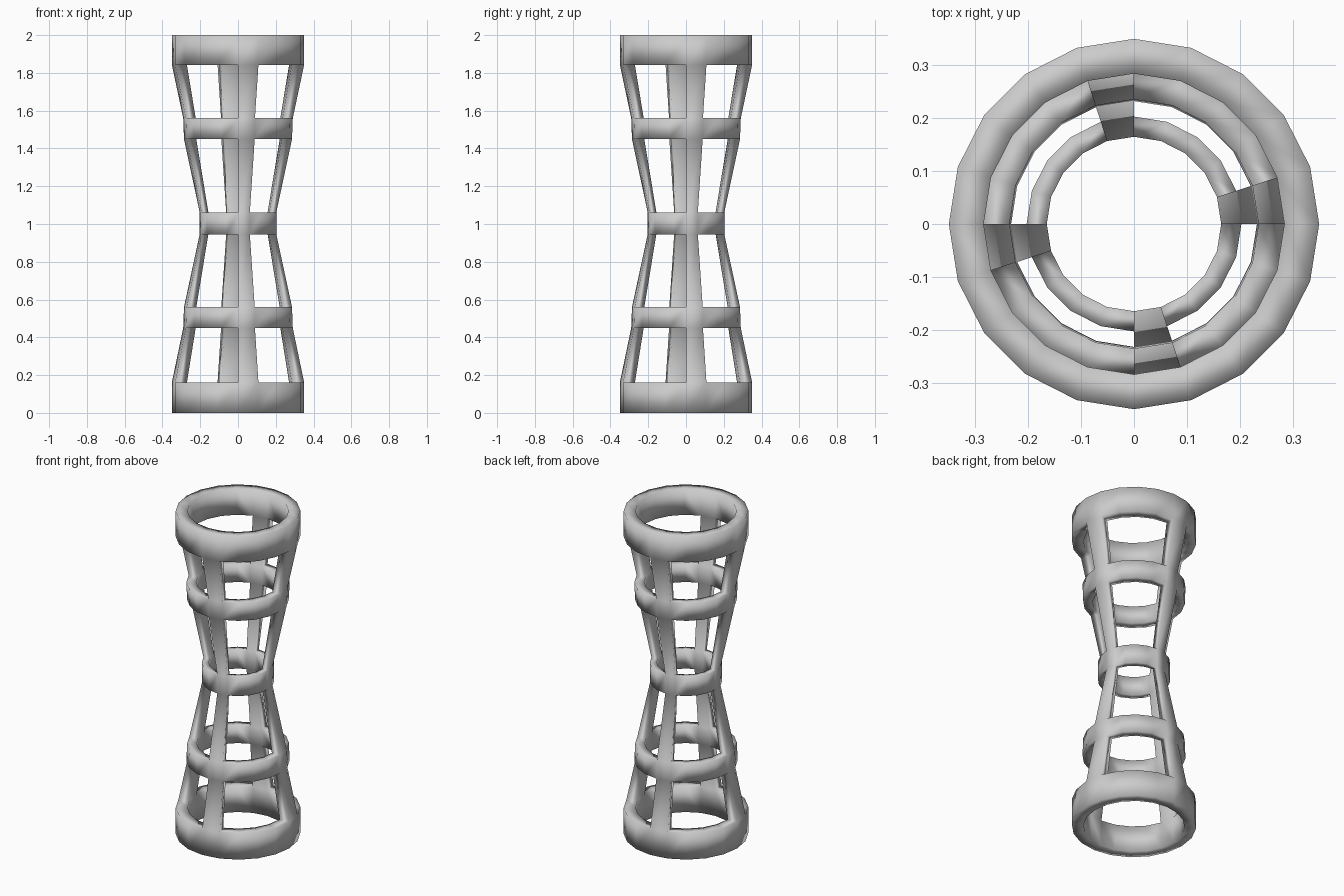
import bpy, bmesh, math

if "Cube" in bpy.data.objects:
    bpy.data.objects.remove(bpy.data.objects["Cube"])

SIDES = 20
INNER = 0.812  # inner wall radius as a share of the outer
# outer profile: (height, radius); even rows are hoops, odd rows hold the struts
PROFILE = [(0, .35), (.162, .35), (.45, .29), (.56, .286), (.945, .203),
           (1.062, .203), (1.45, .286), (1.56, .29), (1.842, .35), (2, .35)]
ROWS = len(PROFILE) - 1


def solid(i, j):
    """Is this cell of the lattice filled?"""
    return 0 <= j < ROWS and (j % 2 == 0 or i % SIDES % 5 == 0)


bm = bmesh.new()


# outer and inner vertex grids
def shell(scale):
    return [[bm.verts.new((r * scale * math.cos(math.tau * i / SIDES),
                           r * scale * math.sin(math.tau * i / SIDES), z))
             for z, r in PROFILE] for i in range(SIDES)]


outer, inner = shell(1), shell(INNER)


def wall(a, b):
    """Close the rim between the outer and inner shells."""
    (i, j), (k, l) = a, b
    i, k = i % SIDES, k % SIDES
    bm.faces.new((outer[i][j], outer[k][l], inner[k][l], inner[i][j]))


# filled cells with rims around every opening
for i in range(SIDES):
    for j in range(ROWS):
        if not solid(i, j):
            continue
        n = (i + 1) % SIDES
        for g in (outer, inner):
            bm.faces.new((g[i][j], g[n][j], g[n][j + 1], g[i][j + 1]))
        if not solid(i, j - 1):
            wall((i, j), (n, j))
        if not solid(i, j + 1):
            wall((i, j + 1), (n, j + 1))
        if not solid(i - 1, j):
            wall((i, j), (i, j + 1))
        if not solid(i + 1, j):
            wall((n, j), (n, j + 1))

bmesh.ops.recalc_face_normals(bm, faces=bm.faces)
for f in bm.faces:
    f.smooth = True

mesh = bpy.data.meshes.new("lattice_stand")
bm.to_mesh(mesh)
bm.free()
bpy.context.collection.objects.link(bpy.data.objects.new("lattice_stand", mesh))
